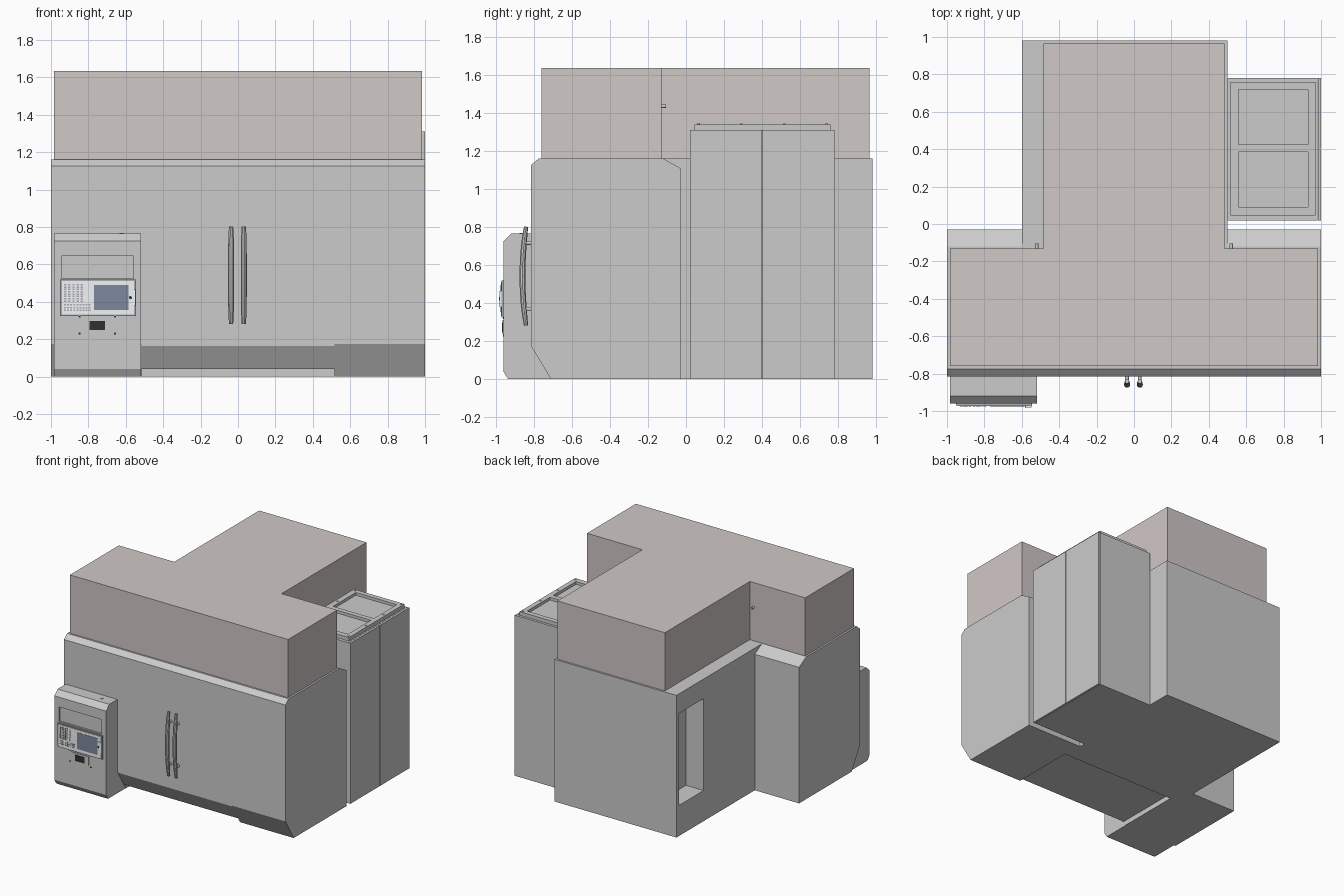
import bpy, bmesh, math
from mathutils import Matrix, Vector

if "Cube" in bpy.data.objects:
    bpy.data.objects.remove(bpy.data.objects["Cube"])


def material(name, rgb):
    m = bpy.data.materials.new(name)
    m.diffuse_color = (*rgb, 1)
    m.use_nodes = True
    m.node_tree.nodes["Principled BSDF"].inputs["Base Color"].default_value = m.diffuse_color
    return m


TAUPE = material("warm_grey", (0.63, 0.58, 0.57))
PALE = material("pale_panel", (0.9, 0.91, 0.93))
BLUE = material("screen_blue", (0.2, 0.25, 0.34))
DARK = material("dark", (0.03, 0.03, 0.03))
KEY = material("key_grey", (0.4, 0.42, 0.45))


def finish(name, bm, mat=None):
    bmesh.ops.recalc_face_normals(bm, faces=bm.faces)
    me = bpy.data.meshes.new(name)
    bm.to_mesh(me)
    bm.free()
    ob = bpy.data.objects.new(name, me)
    bpy.context.collection.objects.link(ob)
    if mat:
        me.materials.append(mat)
    return ob


def add_box(bm, x, y, z):
    size = (x[1] - x[0], y[1] - y[0], z[1] - z[0])
    mid = Vector((sum(x) / 2, sum(y) / 2, sum(z) / 2))
    bmesh.ops.create_cube(bm, size=1, matrix=Matrix.Translation(mid) @ Matrix.Diagonal((*size, 1)))


def box(name, x, y, z, mat=None):
    bm = bmesh.new()
    add_box(bm, x, y, z)
    return finish(name, bm, mat)


def prism(name, points, offset, mat=None):
    """Extrude a closed outline of 3D points along an offset."""
    bm = bmesh.new()
    face = bm.faces.new([bm.verts.new(p) for p in points])
    new = bmesh.ops.extrude_face_region(bm, geom=[face])["geom"]
    bmesh.ops.translate(bm, vec=offset, verts=[v for v in new if isinstance(v, bmesh.types.BMVert)])
    return finish(name, bm, mat)


def add_disc(bm, pos, r, depth, axis="Z", seg=12):
    rot = Matrix.Rotation(math.pi / 2, 4, "X") if axis == "Y" else Matrix()
    bmesh.ops.create_cone(bm, cap_ends=True, segments=seg, radius1=r, radius2=r, depth=depth,
                          matrix=Matrix.Translation(pos) @ rot)


def cut(ob, x, y, z):
    """Remove a box-shaped volume from an object."""
    cutter = box("cutter", x, y, z)
    cutter.hide_render = True
    mod = ob.modifiers.new("cut", "BOOLEAN")
    mod.operation, mod.solver, mod.object = "DIFFERENCE", "EXACT", cutter
    bpy.context.view_layer.objects.active = ob
    bpy.ops.object.modifier_apply(modifier=mod.name)
    bpy.data.objects.remove(cutter)


# Front housing: bevelled profile, recessed door area, raised underside
profile = [(-0.71, 0), (-0.815, 0.175), (-0.815, 1.125), (-0.775, 1.16),
           (-0.12, 1.16), (-0.03, 1.11), (-0.03, 0)]
housing = prism("front_housing", [(-1, y, z) for y, z in profile], (2, 0, 0))
cut(housing, (-0.515, 0.515), (-0.9, -0.19), (-0.1, 0.04))
cut(housing, (-0.515, 0.515), (-0.9, -0.809), (0.03, 0.995))

# Rear housing with side opening
rear = box("rear_housing", (-0.6, 0.5), (-0.12, 0.98), (0, 1.16))
cut(rear, (-0.7, -0.44), (0.63, 0.95), (0.25, 1.0))

# T-shaped upper enclosure
half = [(0.985, -0.76), (0.985, -0.13), (0.485, -0.13), (0.485, 0.965)]
outline = half + [(-x, y) for x, y in reversed(half)]
prism("upper_enclosure", [(x, y, 1.16) for x, y in outline], (0, 0, 0.475), TAUPE)
for side in (-1, 1):
    bm = bmesh.new()
    add_disc(bm, (side * 0.52, -0.12, 1.435), 0.009, 0.03, "Y")
    finish("enclosure_knob", bm)

# Electrical cabinet: body, two doors, framed top
box("cabinet_body", (0.5, 0.982), (0.02, 0.78), (0, 1.31))
for y in ((0.02, 0.397), (0.403, 0.78)):
    box("cabinet_door", (0.984, 1.0), y, (0, 1.31))
frame = box("cabinet_top_frame", (0.515, 0.97), (0.045, 0.76), (1.31, 1.34))
for y in ((0.09, 0.385), (0.425, 0.72)):
    cut(frame, (0.56, 0.93), y, (1.317, 1.4))
bm = bmesh.new()
for x in (0.538, 0.952):
    for y in (0.066, 0.29, 0.516, 0.74):
        add_disc(bm, (x, y, 1.341), 0.007, 0.006)
finish("frame_screws", bm)

# Control pod
profile = [(-0.935, 0), (-0.96, 0.04), (-0.96, 0.725), (-0.92, 0.765), (-0.8, 0.765), (-0.7, 0)]
pod = prism("control_pod", [(-0.985, y, z) for y, z in profile], (0.467, 0, 0))
cut(pod, (-0.945, -0.56), (-1, -0.945), (0.525, 0.645))
bm = bmesh.new()
add_disc(bm, (-0.622, -0.865, 0.766), 0.011, 0.006)
finish("pod_top_button", bm)

# Operator panel: frame, face, screen, keys
box("panel_frame", (-0.952, -0.545), (-0.97, -0.955), (0.325, 0.518), KEY)
box("panel_face", (-0.94, -0.555), (-0.974, -0.965), (0.332, 0.511), PALE)
box("panel_screen", (-0.77, -0.585), (-0.976, -0.97), (0.355, 0.49), BLUE)
box("panel_latch", (-0.58, -0.547), (-0.98, -0.97), (0.38, 0.465), PALE)
bm = bmesh.new()
add_disc(bm, (-0.575, -0.978, 0.423), 0.008, 0.008, "Y")
finish("panel_knob", bm, DARK)
bm = bmesh.new()
for row in range(8):
    for col in range(5):
        x, z = -0.93 + col * 0.022, 0.40 + row * 0.0125
        add_box(bm, (x, x + 0.013), (-0.976, -0.972), (z, z + 0.008))
for row in range(3):
    for col in range(9):
        x, z = -0.93 + col * 0.0165, 0.352 + row * 0.0135
        add_box(bm, (x, x + 0.01), (-0.976, -0.972), (z, z + 0.008))
finish("panel_keys", bm, KEY)

# Small socket plate with corner screws
box("socket_plate", (-0.83, -0.675), (-0.965, -0.955), (0.238, 0.312))
box("socket_window", (-0.795, -0.71), (-0.968, -0.96), (0.248, 0.298), DARK)
bm = bmesh.new()
for x in (-0.847, -0.657):
    for z in (0.23, 0.322):
        add_disc(bm, (x, -0.96, z), 0.006, 0.006, "Y")
finish("plate_screws", bm, DARK)

# Bowed door handles with standoffs
for x in (-0.037, 0.031):
    cu = bpy.data.curves.new("handle_path", "CURVE")
    cu.dimensions = "3D"
    cu.bevel_depth, cu.bevel_resolution, cu.use_fill_caps = 0.016, 3, True
    sp = cu.splines.new("POLY")
    n = 16
    sp.points.add(n)
    for i, p in enumerate(sp.points):
        t = 2 * i / n - 1
        p.co = (x, -0.86 + 0.019 * t * t, 0.542 + 0.26 * t, 1)
        p.radius = 0.7 + 0.3 * (1 - t ** 4)
    tmp = bpy.data.objects.new("handle_tmp", cu)
    bpy.context.collection.objects.link(tmp)
    handle = bpy.data.objects.new("door_handle", bpy.data.meshes.new_from_object(
        tmp.evaluated_get(bpy.context.evaluated_depsgraph_get())))
    bpy.context.collection.objects.link(handle)
    bpy.data.objects.remove(tmp)
    bpy.ops.object.select_all(action="DESELECT")
    handle.select_set(True)
    bpy.context.view_layer.objects.active = handle
    bpy.ops.object.shade_smooth_by_angle()
    bm = bmesh.new()
    for z in (0.37, 0.715):
        add_disc(bm, (x, -0.828, z), 0.01, 0.045, "Y")
    finish("handle_standoffs", bm)
